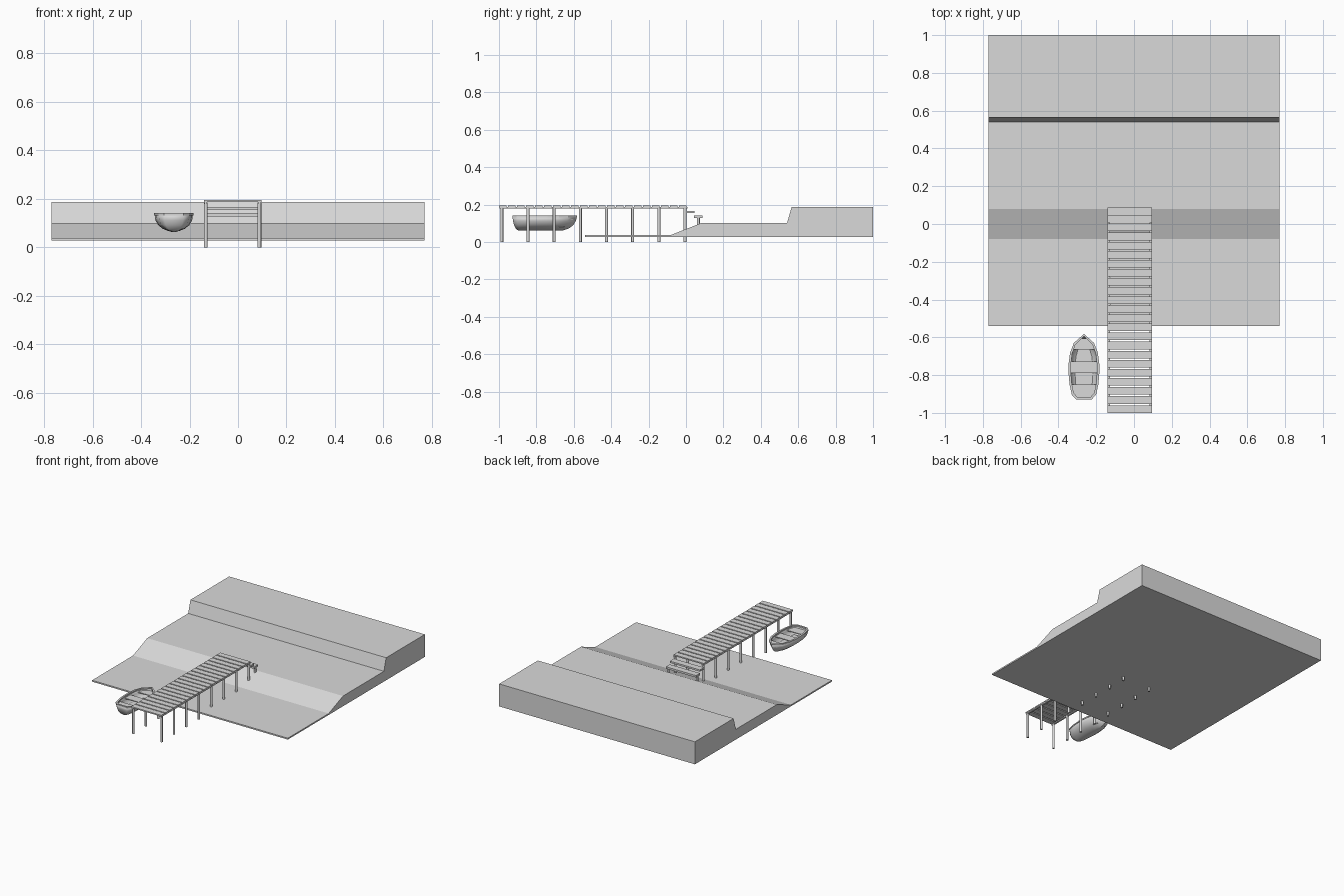
import bpy, bmesh, math

if "Cube" in bpy.data.objects:
    bpy.data.objects.remove(bpy.data.objects["Cube"])

grey = bpy.data.materials.new("light grey")
grey.diffuse_color = (0.7, 0.7, 0.7, 1)
grey.use_nodes = True
grey.node_tree.nodes["Principled BSDF"].inputs["Base Color"].default_value = grey.diffuse_color


def finish(name, bm):
    bmesh.ops.recalc_face_normals(bm, faces=bm.faces)
    me = bpy.data.meshes.new(name)
    bm.to_mesh(me)
    bm.free()
    me.materials.append(grey)
    ob = bpy.data.objects.new(name, me)
    bpy.context.collection.objects.link(ob)
    return ob


def box(name, x0, x1, y0, y1, z0, z1):
    return prism(name, [(x0, y0), (x1, y0), (x1, y1), (x0, y1)], z0, z1)


def prism(name, outline, z0, z1):
    bm = bmesh.new()
    f = bm.faces.new([bm.verts.new((x, y, z0)) for x, y in outline])
    ext = bmesh.ops.extrude_face_region(bm, geom=[f])["geom"]
    verts = [v for v in ext if isinstance(v, bmesh.types.BMVert)]
    bmesh.ops.translate(bm, verts=verts, vec=(0, 0, z1 - z0))
    if len([g for g in bm.faces]) == len(outline) + 1:
        bm.faces.new([v for v in bm.verts if v not in verts])
    return finish(name, bm)


def post(name, x, y, z0, z1, r=0.008):
    bpy.ops.mesh.primitive_cylinder_add(vertices=12, radius=r, depth=z1 - z0,
                                        location=(x, y, (z0 + z1) / 2))
    ob = bpy.context.object
    ob.name = name
    ob.data.materials.append(grey)
    bpy.ops.object.shade_smooth_by_angle(angle=math.radians(40))


# Shore: stepped profile stretched along x
profile = [(-0.54, 0.028), (1, 0.028), (1, 0.188), (0.565, 0.188),
           (0.54, 0.101), (0.08, 0.101), (-0.08, 0.038), (-0.54, 0.038)]
bm = bmesh.new()
left = [bm.verts.new((-0.77, y, z)) for y, z in profile]
right = [bm.verts.new((0.77, y, z)) for y, z in profile]
bm.faces.new(left)
bm.faces.new(right)
for i in range(len(profile)):
    j = (i + 1) % len(profile)
    bm.faces.new((left[i], left[j], right[j], right[i]))
finish("shore", bm)

# Dock deck planks
X0, X1 = -0.141, 0.096
pitch = 1.01 / 21
for i in range(21):
    y = -1 + i * pitch
    box("deck_plank", X0, X1, y, y + pitch - 0.008, 0.187, 0.196)

# Stringers, posts and step supports on both sides
for x in (-0.133, 0.088):
    box("stringer", x - 0.006, x + 0.006, -0.998, 0.008, 0.180, 0.188)
    for i in range(8):
        post("dock_post", x, -0.985 + i * 0.14, 0, 0.186)
    post("step_post", x, 0.066, 0.09, 0.132)

# Two steps down to the beach
box("upper_step", X0, X1, 0.0, 0.045, 0.154, 0.166)
box("lower_step", X0, X1, 0.044, 0.088, 0.128, 0.142)

# Boat: outline of the right half, stern to bow, mirrored about its own axis
CX, CY = -0.265, -0.83
half = [(0.04, -0.928), (0.062, -0.905), (0.074, -0.85), (0.079, -0.79),
        (0.079, -0.74), (0.071, -0.68), (0.052, -0.63)]
outline = half + [(0, -0.582)] + [(-x, y) for x, y in reversed(half)]


def ring(sx, sy, cy=CY):
    return [(CX + x * sx, cy + (y - cy) * sy) for x, y in outline]


# Hull: rings shrinking toward the keel
bm = bmesh.new()
levels = [(1, 1, 0.138), (0.96, 0.97, 0.112), (0.82, 0.92, 0.092),
          (0.58, 0.85, 0.077), (0.3, 0.77, 0.068), (0.06, 0.7, 0.063)]
rings = [[bm.verts.new((x, y, z)) for x, y in ring(sx, sy)] for sx, sy, z in levels]
n = len(outline)
for a, b in zip(rings, rings[1:]):
    for i in range(n):
        j = (i + 1) % n
        bm.faces.new((b[i], b[j], a[j], a[i]))
bm.faces.new(rings[-1])
hull = finish("boat_hull", bm)
bm = bmesh.new()
bm.from_mesh(hull.data)
bm.normal_update()
if max(bm.faces, key=lambda f: -f.calc_center_median().z).normal.z > 0:
    bmesh.ops.reverse_faces(bm, faces=bm.faces)
bm.to_mesh(hull.data)
bm.free()
sol = hull.modifiers.new("thickness", 'SOLIDIFY')
sol.thickness = 0.005
sol.offset = -1
bpy.context.view_layer.objects.active = hull
bpy.ops.object.select_all(action='DESELECT')
hull.select_set(True)
bpy.ops.object.shade_smooth_by_angle(angle=math.radians(50))

# Gunwale rim
bm = bmesh.new()
loops = []
for s, t, z in [(1.03, 1.0, 0.132), (1.03, 1.0, 0.141), (0.87, 0.93, 0.141), (0.87, 0.93, 0.132)]:
    loops.append([bm.verts.new((x, y, z)) for x, y in ring(s, t, -0.76)])
for k in range(4):
    a, b = loops[k], loops[(k + 1) % 4]
    for i in range(n):
        j = (i + 1) % n
        bm.faces.new((a[i], a[j], b[j], b[i]))
finish("boat_gunwale", bm)


# Seats and floor follow the hull width
def width(y):
    pts = half + [(0, -0.582)]
    for (xa, ya), (xb, yb) in zip(pts, pts[1:]):
        if ya <= y <= yb:
            return xa + (xb - xa) * (y - ya) / (yb - ya)
    return 0


def bench(name, y0, y1, z0, z1, s):
    ys = [y0 + (y1 - y0) * i / 4 for i in range(5)]
    pts = [(CX + width(y) * s, y) for y in ys]
    pts += [(CX - width(y) * s, y) for y in reversed(ys)]
    prism(name, pts, z0, z1)


bench("stern_seat", -0.915, -0.85, 0.117, 0.123, 0.9)
bench("middle_seat", -0.79, -0.728, 0.117, 0.123, 0.92)
bench("bow_seat", -0.665, -0.605, 0.117, 0.123, 0.85)
bench("boat_floor", -0.89, -0.65, 0.080, 0.084, 0.6)
